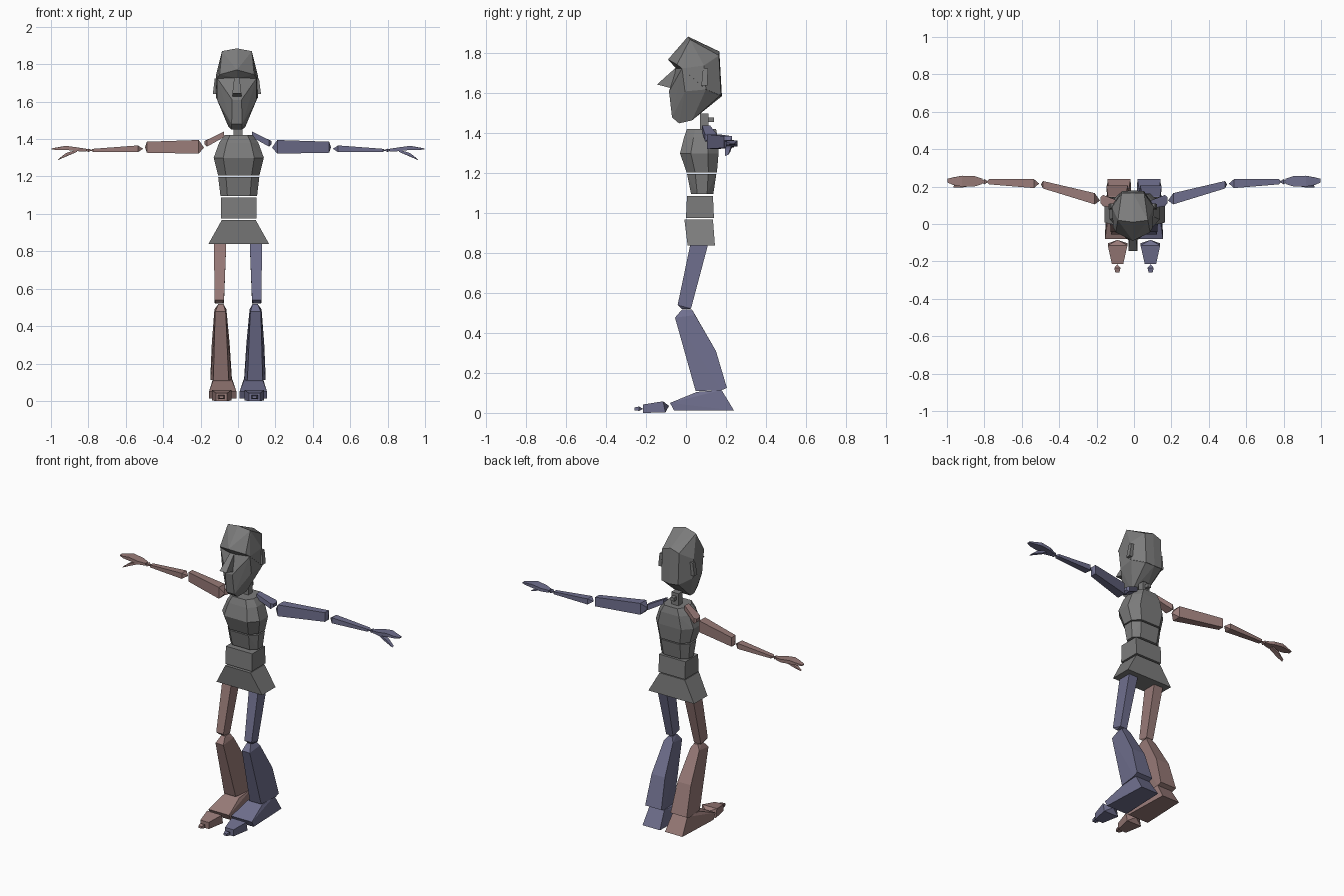
import bpy, bmesh
from itertools import product
from math import radians


def material(name, rgb):
    m = bpy.data.materials.new(name)
    m.diffuse_color = (*rgb, 1)
    return m


GREY = material("grey", (0.2, 0.2, 0.2))
RED = material("dusty_red", (0.32, 0.2, 0.19))
BLUE = material("dusty_blue", (0.16, 0.16, 0.27))


def box(xs, ys, zs):
    """Corner points of a box, or of a flat section when one axis has one value."""
    return list(product(xs, ys, zs))


def octagon(z, w, y0, y1):
    """Horizontal chamfered section of the torso."""
    d = (y1 - y0) * 0.28
    return box((-w * .62, w * .62), (y0, y1), (z,)) + box((-w, w), (y0 + d, y1 - d), (z,))


def both(points):
    return [(s * x, y, z) for x, y, z in points for s in (1, -1)]


def hull(name, points, mat=GREY, dx=0.0):
    """Faceted solid: convex hull of section points, flat areas merged."""
    bm = bmesh.new()
    for x, y, z in sorted(set(points)):
        bm.verts.new((x + dx, y, z))
    res = bmesh.ops.convex_hull(bm, input=bm.verts[:])
    loose = {v for v in res["geom_interior"] + res["geom_unused"]
             if isinstance(v, bmesh.types.BMVert)}
    bmesh.ops.delete(bm, geom=list(loose), context='VERTS')
    bmesh.ops.dissolve_limit(bm, angle_limit=radians(3), verts=bm.verts[:], edges=bm.edges[:])
    bmesh.ops.recalc_face_normals(bm, faces=bm.faces[:])
    me = bpy.data.meshes.new(name)
    bm.to_mesh(me)
    bm.free()
    me.materials.append(mat)
    ob = bpy.data.objects.new(name, me)
    bpy.context.collection.objects.link(ob)
    return ob


def pair(name, points):
    """Blue part on +x and its red mirror on -x."""
    hull(name + "_left", points, BLUE)
    hull(name + "_right", [(-x, y, z) for x, y, z in points], RED)


# Head: cranium with overhanging brow, tapered face, nose, ears
HX = -0.006
hull("cranium", both([
    (0, .01, 1.895), (.08, .02, 1.88), (0, -.09, 1.78), (.092, -.045, 1.755),
    (0, -.05, 1.735), (.105, -.02, 1.735), (.06, .165, 1.80), (0, .167, 1.82),
    (.112, .09, 1.75), (.112, .10, 1.63), (.06, .175, 1.60), (0, .18, 1.595)]), dx=HX)
hull("face", both([
    (0, -.05, 1.738), (.105, -.02, 1.735), (.025, -.085, 1.62), (.105, -.005, 1.62),
    (.028, -.07, 1.49), (.028, -.035, 1.46), (.045, .03, 1.475),
    (.11, .09, 1.73), (.11, .10, 1.63), (.06, .17, 1.60), (0, .178, 1.595)]), dx=HX)
hull("nose", both([(.014, -.05, 1.74), (.024, -.145, 1.655), (.024, -.07, 1.635)]), dx=HX)
for side, s in (("left", 1), ("right", -1)):
    hull("ear_" + side, [(s * x, y, z) for x, y, z in
                         box((.10, .118), (.085, .11), (1.735,))
                         + box((.10, .129), (.077, .107), (1.65,))], dx=HX)

# Neck with a small vertebra at the back
hull("neck", box((-.025, .025), (.07, .113), (1.43, 1.51)))
hull("neck_vertebra", box((-.012, .012), (.11, .14), (1.467, 1.49)))

# Torso blocks
TX = 0.004
hull("chest", octagon(1.432, .075, .005, .15) + octagon(1.39, .105, -.01, .16)
     + octagon(1.31, .134, -.03, .163) + octagon(1.215, .11, .003, .155), dx=TX)
hull("abdomen", octagon(1.207, .11, .005, .152) + octagon(1.107, .098, .025, .137), dx=TX)
hull("waist", box((-.094, .094), (.005, .135), (1.097,))
     + box((-.094, .094), (0, .14), (.985,)), dx=TX)
hull("pelvis", box((-.09, .09), (-.008, .135), (.978,))
     + box((-.163, .163), (.008, .145), (.848,)), dx=TX)

# Collar bones
pair("collar_bone", box((.075,), (.08, .12), (1.42, 1.45))
     + box((.165,), (.095, .155), (1.37, 1.405)) + box((.178,), (.11, .145), (1.38, 1.40)))

# Arms: tapered boxes with pointed ends
pair("upper_arm", [(.182, .125, 1.365)] + box((.21,), (.105, .165), (1.332, 1.405))
     + box((.487,), (.19, .23), (1.337, 1.396)) + [(.497, .212, 1.366)])
pair("forearm", [(.507, .216, 1.358)] + box((.535,), (.192, .24), (1.34, 1.376))
     + box((.775,), (.212, .24), (1.342, 1.358)) + [(.79, .226, 1.35)])

# Hands: wrist, palm, fingers, thumb
pair("wrist", [(.778, .226, 1.35), (.82, .226, 1.352)]
     + box((.80,), (.212, .24), (1.341, 1.359)))
pair("palm", box((.81,), (.214, .242), (1.343, 1.358))
     + box((.855,), (.2, .257), (1.345, 1.365)) + box((.92,), (.2, .258), (1.352, 1.374)))
pair("fingers", box((.92,), (.2, .258), (1.352, 1.374))
     + box((.965,), (.208, .25), (1.352, 1.365)) + box((.998,), (.222, .242), (1.354, 1.36)))
pair("thumb", box((.86,), (.205, .23), (1.342, 1.354))
     + box((.92,), (.195, .222), (1.318, 1.335)) + [(.965, .195, 1.297), (.962, .212, 1.302)])

# Legs
pair("thigh", box((.062, .128), (.025, .115), (.87,))
     + box((.075, .126), (-.042,), (.55,)) + box((.075, .124), (.025,), (.532,))
     + box((.085, .115), (-.02, .01), (.53,)))
pair("shin", box((.078, .105), (-.02, .03), (.528,)) + box((.066, .122), (-.055,), (.487,))
     + box((.062, .126), (.045,), (.50,)) + box((.045, .14), (.15,), (.32,))
     + box((.033, .148), (.205,), (.135,)) + box((.033, .146), (.175,), (.122,))
     + box((.05, .132), (.048,), (.12,)))

# Feet with a hinged toe block and small tip
pair("foot", box((.03, .135), (.055,), (.115,)) + box((.03, .135), (.178,), (.125,))
     + box((.018, .142), (.24,), (.022,)) + box((.008, .155), (-.08,), (.06,))
     + box((.008, .155), (-.06,), (.022,)))
pair("toe", [(.087, -.085, .045)] + box((.035, .14), (-.115,), (.068,))
     + box((.035, .14), (-.103,), (.012,)) + box((.058, .118), (-.215,), (.01, .052)))
pair("toe_tip", [(.089, -.215, .03)] + box((.072, .106), (-.235,), (.02, .042))
     + box((.078, .1), (-.258,), (.023, .037)))

# Rest the model exactly on the ground
for ob in bpy.context.collection.objects:
    ob.location.z = -0.01
